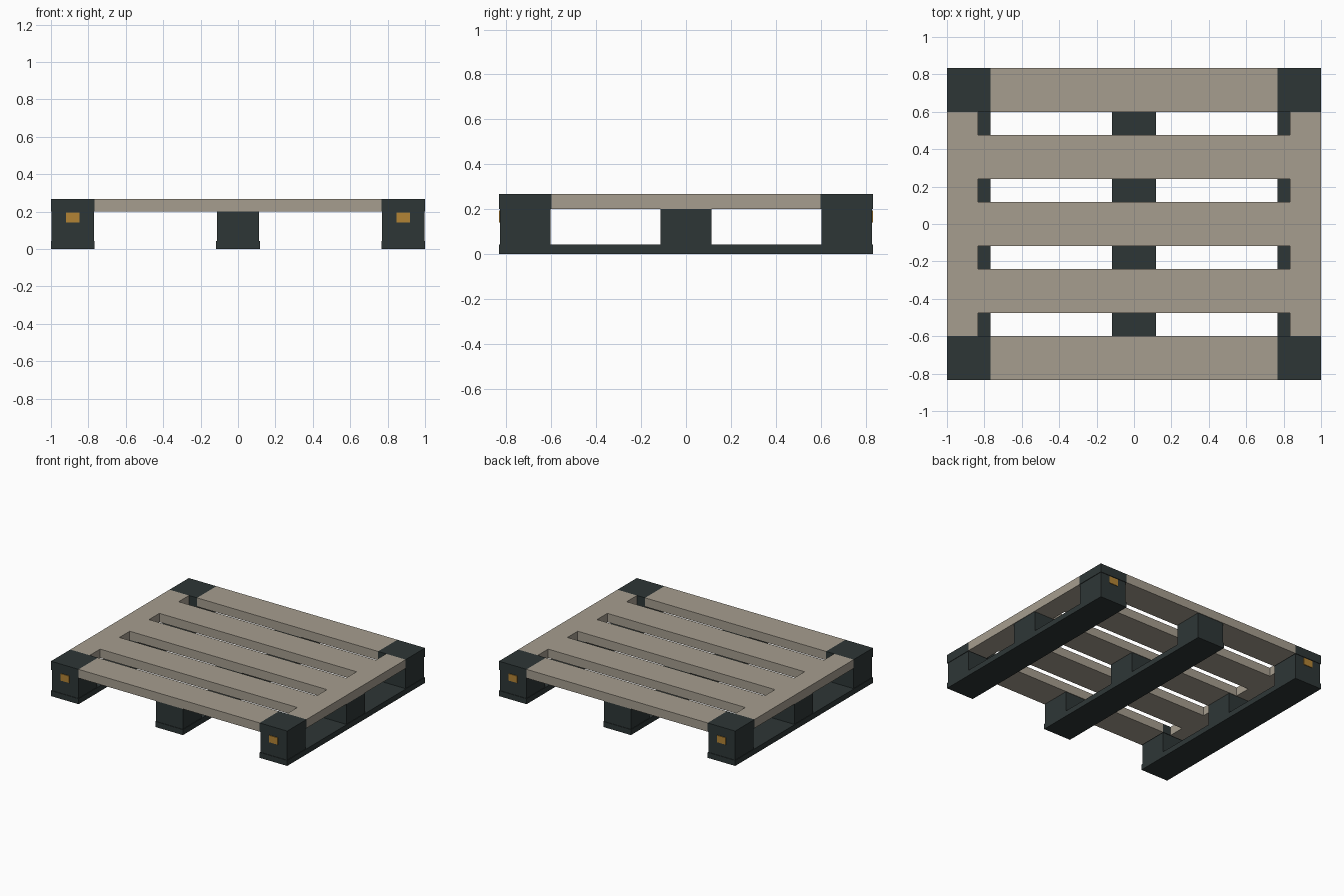
import bpy, bmesh

if "Cube" in bpy.data.objects:
    bpy.data.objects.remove(bpy.data.objects["Cube"])

W, D, H = 1.0, 0.833, 0.267        # half width, half depth, height
DECK_Z, SKID_Z = 0.2, 0.042        # deck underside, skid top
HALF = 0.1167                      # half width of slats, skids and caps
XC, YC = W - HALF, D - HALF        # corner centres


def material(name, rgb):
    m = bpy.data.materials.new(name)
    m.diffuse_color = (*rgb, 1)
    m.use_nodes = True
    m.node_tree.nodes["Principled BSDF"].inputs["Base Color"].default_value = m.diffuse_color
    return m


taupe = material("taupe deck", (0.38, 0.34, 0.275))
dark = material("dark slate", (0.027, 0.037, 0.037))
amber = material("amber tag", (0.45, 0.23, 0.035))


def finish(name, bm, mat):
    bmesh.ops.recalc_face_normals(bm, faces=bm.faces)
    me = bpy.data.meshes.new(name)
    bm.to_mesh(me)
    bm.free()
    me.materials.append(mat)
    ob = bpy.data.objects.new(name, me)
    bpy.context.collection.objects.link(ob)


def box(name, x, y, hx, hy, z0, z1, mat):
    bm = bmesh.new()
    bmesh.ops.create_cube(bm, size=2)
    for v in bm.verts:
        v.co = (x + v.co.x * hx, y + v.co.y * hy, (z0 + z1) / 2 + v.co.z * (z1 - z0) / 2)
    finish(name, bm, mat)


# Slatted deck: one slab with four slots and four corner notches
xs = [-W, -0.835, -W + 2 * HALF, W - 2 * HALF, 0.835, W]
ys = [YC * i / 2 + s * HALF for i in range(-2, 3) for s in (-1, 1)]
bm = bmesh.new()
grid = [[bm.verts.new((x, y, DECK_Z)) for y in ys] for x in xs]
for i in range(len(xs) - 1):
    for j in range(len(ys) - 1):
        slot = j % 2 == 1 and 1 <= i <= 3
        corner = j in (0, len(ys) - 2) and i != 2
        if not slot and not corner:
            bm.faces.new((grid[i][j], grid[i + 1][j], grid[i + 1][j + 1], grid[i][j + 1]))
bmesh.ops.delete(bm, geom=[v for v in bm.verts if not v.link_faces], context='VERTS')
ext = bmesh.ops.extrude_face_region(bm, geom=bm.faces[:], use_keep_orig=True)
for v in ext["geom"]:
    if isinstance(v, bmesh.types.BMVert):
        v.co.z = H
finish("deck", bm, taupe)

# Three skids, each carrying three slightly inset blocks
for sx, xn in ((-1, "left"), (0, "middle"), (1, "right")):
    box(f"{xn}_skid", sx * XC, 0, HALF, D, 0, SKID_Z, dark)
    for sy, yn in ((-1, "front"), (0, "centre"), (1, "back")):
        box(f"{xn}_{yn}_block", sx * XC, sy * YC, HALF - 0.004, HALF - 0.004,
            SKID_Z, DECK_Z, dark)
        if sx and sy:
            # Corner cap flush with the deck, and a small tag plate below it
            box(f"{xn}_{yn}_corner_cap", sx * XC, sy * YC, HALF, HALF, DECK_Z, H, dark)
            box(f"{xn}_{yn}_tag", sx * XC, sy * (D - 0.003), 0.037, 0.004, 0.141, 0.194, amber)
